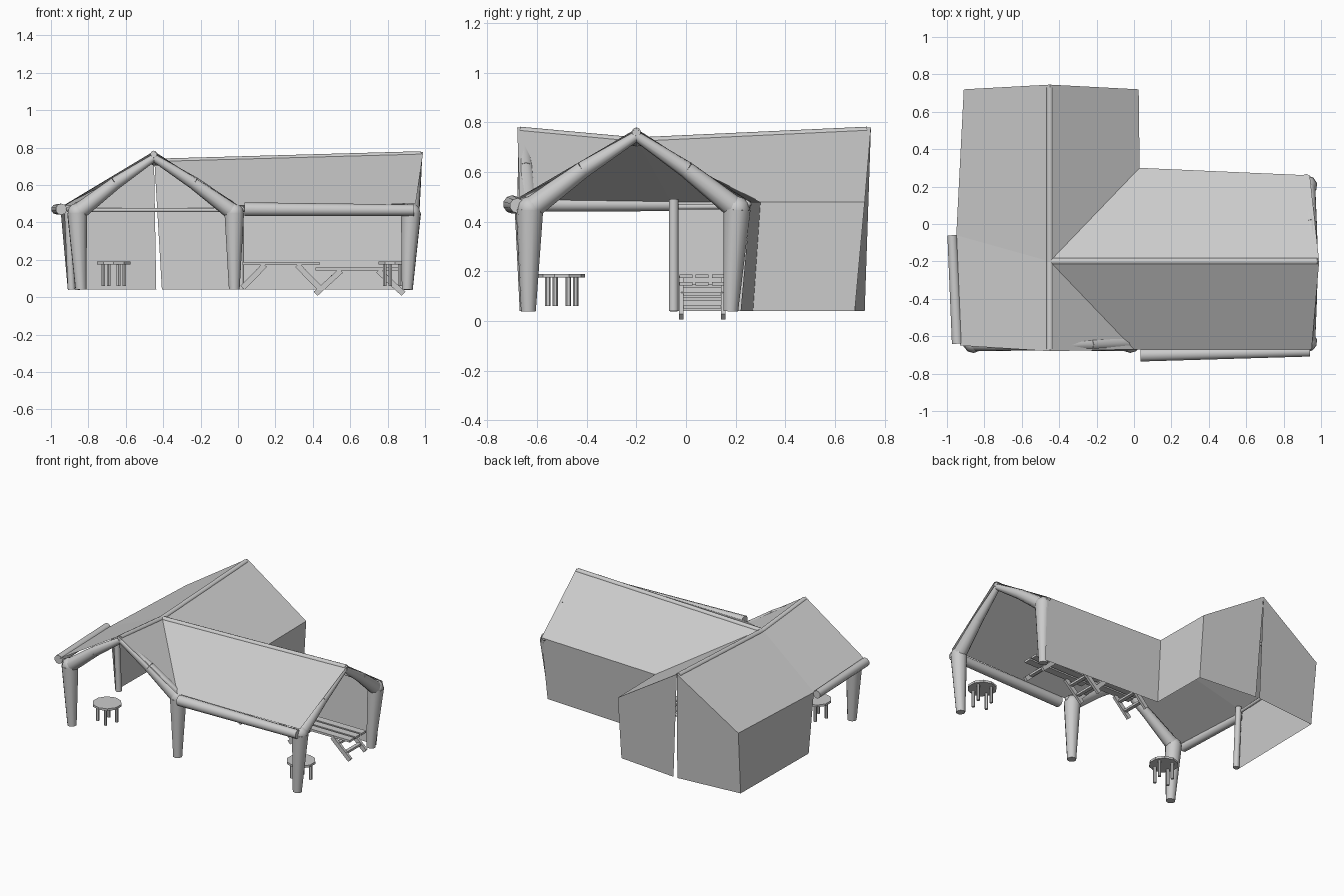
import bpy
import bmesh
import math
from mathutils import Vector, Matrix

if "Cube" in bpy.data.objects:
    bpy.data.objects.remove(bpy.data.objects["Cube"], do_unlink=True)

grey = bpy.data.materials.new("plain_grey")
grey.use_nodes = True
COLOUR = (0.6, 0.6, 0.6, 1)
grey.diffuse_color = COLOUR
grey.node_tree.nodes["Principled BSDF"].inputs["Base Color"].default_value = COLOUR


def finish(name, bm, smooth=False):
    mesh = bpy.data.meshes.new(name)
    bm.normal_update()
    bm.to_mesh(mesh)
    bm.free()
    mesh.materials.append(grey)
    obj = bpy.data.objects.new(name, mesh)
    bpy.context.collection.objects.link(obj)
    if smooth:
        bpy.ops.object.select_all(action='DESELECT')
        obj.select_set(True)
        bpy.context.view_layer.objects.active = obj
        bpy.ops.object.shade_smooth_by_angle(angle=math.radians(50))
    return obj


def add_rod(bm, a, b, r1, r2=None, sides=10):
    a, b = Vector(a), Vector(b)
    turn = (b - a).to_track_quat('Z', 'Y').to_matrix().to_4x4()
    bmesh.ops.create_cone(bm, cap_ends=True, segments=sides, radius1=r1,
                          radius2=r1 if r2 is None else r2, depth=(b - a).length,
                          matrix=Matrix.Translation((a + b) / 2) @ turn)


def rod(name, a, b, r1, r2=None):
    bm = bmesh.new()
    add_rod(bm, a, b, r1, r2)
    return finish(name, bm, True)


def add_plank(bm, a, b, width, thick):
    # flat board from a to b, width lying along y
    a, b = Vector(a), Vector(b)
    along = (b - a).normalized()
    side = Vector((0, 1, 0)) if abs(along.y) < 0.9 else Vector((1, 0, 0))
    up = along.cross(side).normalized()
    turn = Matrix((along, side, up)).transposed().to_4x4()
    size = Matrix.Diagonal(((b - a).length, width, thick, 1))
    bmesh.ops.create_cube(bm, size=1, matrix=Matrix.Translation((a + b) / 2) @ turn @ size)


def sheet(name, panels):
    bm = bmesh.new()
    for panel in panels:
        bm.faces.new([bm.verts.new(p) for p in panel])
    bmesh.ops.remove_doubles(bm, verts=bm.verts, dist=0.001)
    bmesh.ops.recalc_face_normals(bm, faces=bm.faces)
    return finish(name, bm)


# key points shared by the roof, walls and frame
FLOOR = 0.04
meet = (-0.45, -0.20, 0.735)
front_peak = (-0.45, -0.68, 0.78)
back_peak = (-0.45, 0.745, 0.78)
side_peak = (0.99, -0.20, 0.775)
eave_front_left = (-0.93, -0.65, 0.485)
eave_mid_left = (-0.95, -0.06, 0.48)
eave_back_left = (-0.91, 0.72, 0.48)
eave_back_right = (0.025, 0.72, 0.48)
valley_back = (0.03, 0.30, 0.48)
valley_front = (0.0, -0.67, 0.49)
eave_side_front = (0.95, -0.67, 0.50)
eave_side_back = (0.94, 0.26, 0.48)

# roof canvas
sheet("roof", [
    (front_peak, meet, eave_mid_left, eave_front_left),
    (meet, back_peak, eave_back_left, eave_mid_left),
    (meet, valley_back, eave_back_right, back_peak),
    (meet, side_peak, eave_side_back, valley_back),
    (meet, valley_front, eave_side_front, side_peak),
    (front_peak, valley_front, meet),
])


def foot(p, dx=0, dy=0):
    return (p[0] + dx, p[1] + dy, FLOOR)


# hanging wall canvas
sheet("left_wall", [(eave_mid_left, eave_back_left, foot(eave_back_left, 0.01, -0.04),
                     foot(eave_mid_left, 0.04))])
sheet("inner_wall", [(valley_back, eave_back_right, foot(eave_back_right, 0, -0.04),
                      foot(valley_back, 0, -0.03))])
sheet("long_wall", [(valley_back, eave_side_back, foot(eave_side_back, -0.02, -0.04),
                     foot(valley_back, 0, -0.03))])

# end wall in two leaves with a narrow slit
sheet("back_wall_left", [(back_peak, eave_back_left, foot(eave_back_left, 0.01, -0.04),
                          (-0.437, 0.72, FLOOR))])
sheet("back_wall_right", [(back_peak, eave_back_right, foot(eave_back_right, 0, -0.04),
                           (-0.407, 0.72, FLOOR))])

# ridge and eave poles
rod("ridge_pole_long", (-0.45, -0.67, 0.765), (-0.45, -0.2, 0.722), 0.018)
rod("ridge_pole_back", (-0.45, -0.2, 0.722), (-0.45, 0.73, 0.765), 0.018)
rod("ridge_pole_side", (-0.45, -0.2, 0.722), (0.98, -0.2, 0.762), 0.018)
rod("eave_pole_back", (-0.89, 0.69, 0.465), (0.01, 0.69, 0.465), 0.011)
rod("eave_pole_left", (-0.92, -0.06, 0.46), (-0.89, 0.69, 0.465), 0.011)
rod("eave_pole_long", (0.03, 0.27, 0.465), (0.92, 0.23, 0.465), 0.011)
rod("left_post", (-0.89, -0.05, FLOOR), (-0.91, -0.05, 0.49), 0.02)

# rolled up canvas along the open sides
rod("front_roll", (0.035, -0.70, 0.47), (0.94, -0.68, 0.465), 0.037, 0.03)
rod("left_roll", (-0.972, -0.06, 0.47), (-0.945, -0.64, 0.47), 0.027, 0.03)

# gathered canvas round each open gable: leg, rafter and tie at every corner
gables = {
    "front_gable": ((-0.45, -0.655, 0.745), [
        ("left", (-0.86, -0.635, 0.45), (-0.84, -0.64, FLOOR)),
        ("right", (-0.02, -0.635, 0.45), (-0.02, -0.64, FLOOR))]),
    "side_gable": ((0.965, -0.20, 0.745), [
        ("front", (0.925, -0.63, 0.45), (0.905, -0.635, FLOOR)),
        ("back", (0.925, 0.205, 0.45), (0.905, 0.18, FLOOR))]),
}
for gable, (peak, corners) in gables.items():
    for side, top, base in corners:
        rod(f"{gable}_{side}_leg", base, top, 0.03, 0.055)
        bm = bmesh.new()
        bmesh.ops.create_uvsphere(bm, u_segments=10, v_segments=6, radius=0.053,
                                  matrix=Matrix.Translation(top))
        finish(f"{gable}_{side}_knot", bm, True)
        mid = Vector(top).lerp(Vector(peak), 0.5) + Vector((0, 0, 0.012))
        rod(f"{gable}_{side}_rafter_low", top, mid, 0.046, 0.034)
        rod(f"{gable}_{side}_rafter_high", mid, peak, 0.034, 0.02)
        out = Vector(top) - Vector(peak)
        out.z = 0
        tie_end = Vector(top) + out.normalized() * 0.05 + Vector((0, 0, 0.03))
        rod(f"{gable}_{side}_tie", Vector(top) - Vector((0, 0, 0.03)), tie_end, 0.016)


# round slatted stools
def stool(name, x, y):
    bm = bmesh.new()
    bmesh.ops.create_cone(bm, cap_ends=True, segments=10, radius1=0.094, radius2=0.094,
                          depth=0.015, matrix=Matrix.Translation((x, y, 0.182)))
    for i in range(4):
        a = math.radians(25 + 90 * i)
        px, py = x + 0.062 * math.cos(a), y + 0.062 * math.sin(a)
        add_rod(bm, (px, py, 0.06), (px, py, 0.178), 0.011, sides=6)
    finish(name, bm)


stool("left_stool", -0.665, -0.5)
stool("right_stool", 0.84, -0.5)


# folding slatted benches with splayed legs
def bench(name, x, y, z, length, base):
    bm = bmesh.new()
    half = length / 2
    for i in (-1, 0, 1):
        add_plank(bm, (x - half, y + i * 0.065, z), (x + half, y + i * 0.065, z), 0.052, 0.015)
    for end in (-1, 1):
        inner, outer = x + end * half * 0.42, x + end * half
        for side in (-0.085, 0.085):
            add_plank(bm, (inner, y + side, z - 0.008), (outer, y + side, base), 0.018, 0.03)
        for t in (0.3, 0.7):
            cx = inner + (outer - inner) * t
            cz = z + (base - z) * t
            add_plank(bm, (cx, y - 0.085, cz), (cx, y + 0.085, cz), 0.025, 0.015)
    finish(name, bm)


bench("inner_bench", 0.23, 0.065, 0.18, 0.41, 0.05)
bench("outer_bench", 0.65, 0.065, 0.15, 0.47, 0.018)
